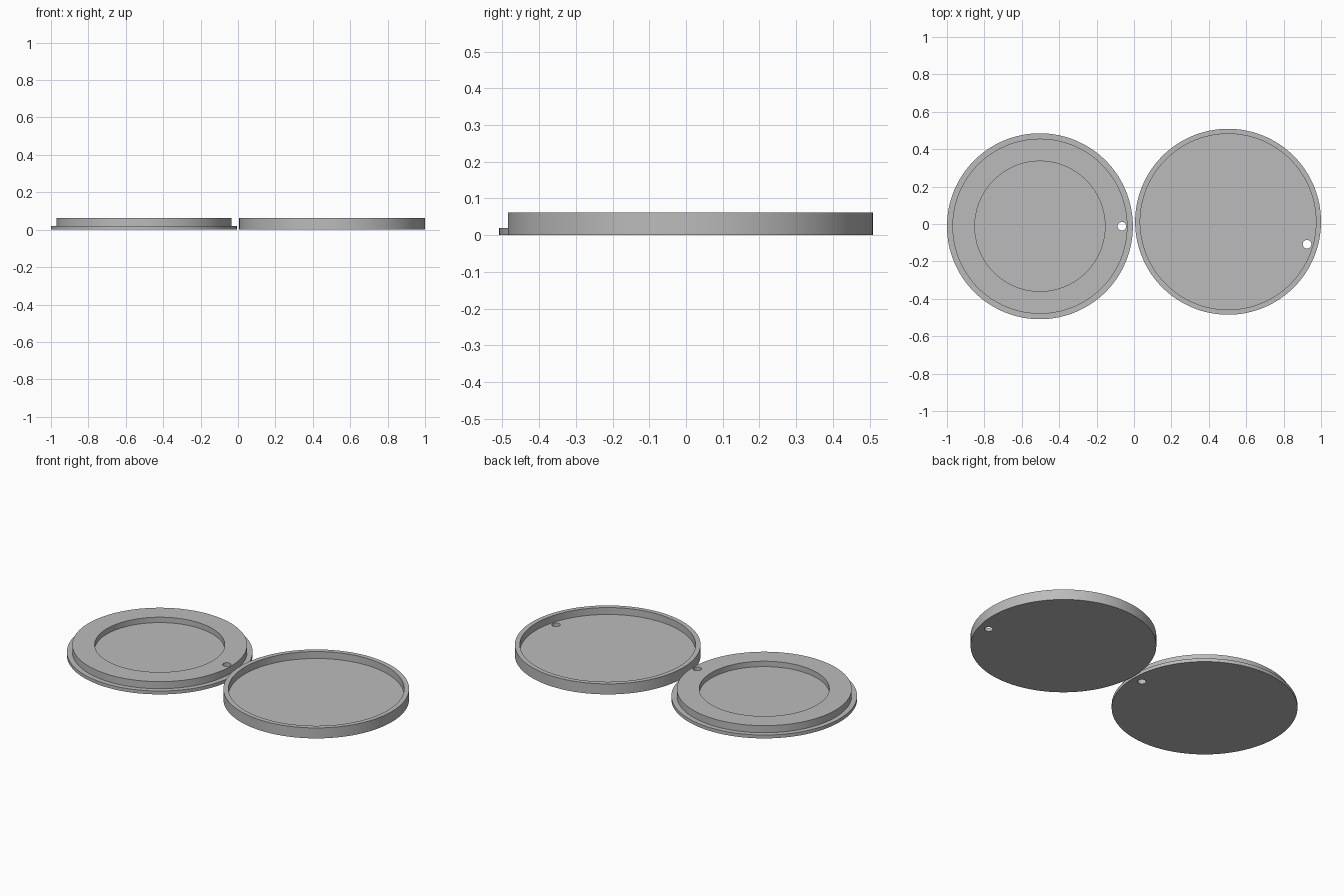
import bpy
import math

if "Cube" in bpy.data.objects:
    bpy.data.objects.remove(bpy.data.objects["Cube"])

SEGMENTS = 128

grey = bpy.data.materials.new("plain_grey")
grey.diffuse_color = (0.5, 0.5, 0.5, 1)
grey.use_nodes = True
grey.node_tree.nodes["Principled BSDF"].inputs["Base Color"].default_value = grey.diffuse_color


def lathe(name, center, profile):
    """Revolve (radius, z) points; the first and last points lie on the axis."""
    cx, cy = center
    n = len(profile) - 2
    verts = [(cx, cy, profile[0][1]), (cx, cy, profile[-1][1])]
    for i in range(SEGMENTS):
        a = 2 * math.pi * i / SEGMENTS
        verts += [(cx + r * math.cos(a), cy + r * math.sin(a), z) for r, z in profile[1:-1]]
    faces = []
    # Flat caps are single polygons, walls and ledges are quads
    ring = lambda k: [2 + i * n + k for i in range(SEGMENTS)]
    faces.append(ring(0)[::-1])
    faces.append(ring(n - 1))
    for k in range(n - 1):
        lo, hi = ring(k), ring(k + 1)
        for i in range(SEGMENTS):
            j = (i + 1) % SEGMENTS
            faces.append((lo[i], lo[j], hi[j], hi[i]))
    # Drop the two axis points, which the caps do not need
    mesh = bpy.data.meshes.new(name)
    mesh.from_pydata(verts[2:], [], [[v - 2 for v in f] for f in faces])
    mesh.materials.append(grey)
    obj = bpy.data.objects.new(name, mesh)
    bpy.context.collection.objects.link(obj)
    return obj


def drill(obj, x, y, radius=0.023):
    """Cut a vertical through hole."""
    bpy.ops.mesh.primitive_cylinder_add(vertices=32, radius=radius, depth=0.4, location=(x, y, 0))
    cutter = bpy.context.object
    mod = obj.modifiers.new("hole", 'BOOLEAN')
    mod.operation = 'DIFFERENCE'
    mod.solver = 'EXACT'
    mod.object = cutter
    bpy.context.view_layer.objects.active = obj
    bpy.ops.object.modifier_apply(modifier=mod.name)
    bpy.data.objects.remove(cutter)
    bpy.ops.object.select_all(action='DESELECT')
    obj.select_set(True)
    bpy.context.view_layer.objects.active = obj
    bpy.ops.object.shade_smooth_by_angle(angle=math.radians(30))


# Lid: thin flange, raised plug, shallow round recess
lid = lathe("lid", (-0.503, -0.012), [
    (0, 0), (0.497, 0), (0.497, 0.02), (0.468, 0.02), (0.468, 0.062),
    (0.348, 0.062), (0.348, 0.03), (0, 0.03)])
drill(lid, -0.065, -0.012)

# Tray: flat floor with a thin upright rim
tray = lathe("tray", (0.503, 0.012), [
    (0, 0), (0.497, 0), (0.497, 0.062), (0.47, 0.062), (0.47, 0.021), (0, 0.021)])
drill(tray, 0.925, -0.108)
